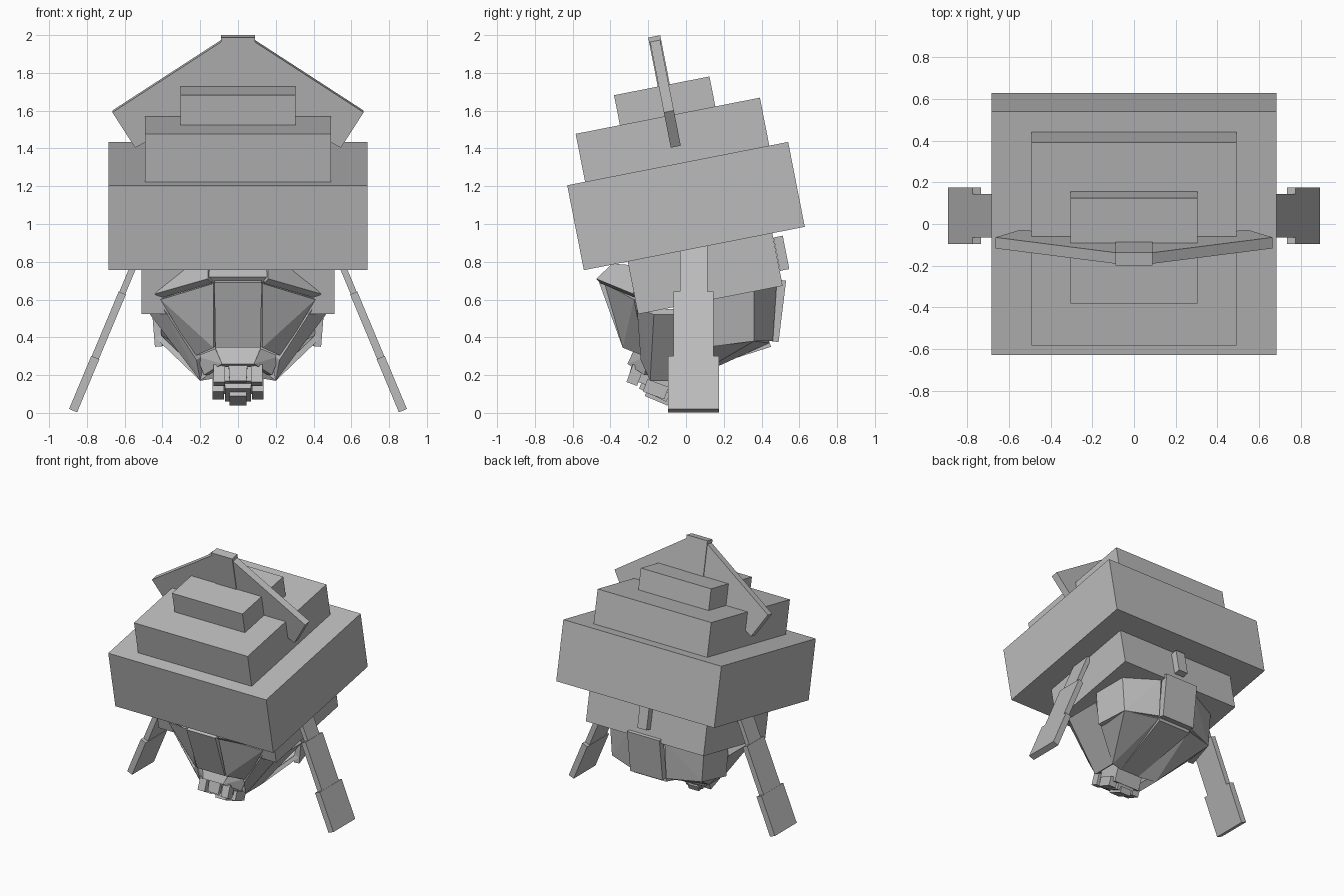
import bpy, bmesh, math
from mathutils import Vector, Matrix

cube = bpy.data.objects.get("Cube")
if cube:
    bpy.data.objects.remove(cube)

grey = bpy.data.materials.new("plain_grey")
grey.use_nodes = True
shade = (0.5, 0.5, 0.5, 1)
grey.diffuse_color = shade
grey.node_tree.nodes["Principled BSDF"].inputs["Base Color"].default_value = shade

TILT = math.radians(11.1)
CORE = Vector((0, 0.03, 0.55))


def finish(name, bm):
    bmesh.ops.recalc_face_normals(bm, faces=bm.faces)
    mesh = bpy.data.meshes.new(name)
    bm.to_mesh(mesh)
    bm.free()
    mesh.materials.append(grey)
    obj = bpy.data.objects.new(name, mesh)
    bpy.context.collection.objects.link(obj)
    return obj


def box(name, size, centre, axis="X", angle=0.0):
    bm = bmesh.new()
    matrix = (Matrix.Translation(centre) @ Matrix.Rotation(angle, 4, axis)
              @ Matrix.Diagonal((*size, 1)))
    bmesh.ops.create_cube(bm, size=1, matrix=matrix)
    return finish(name, bm)


def panel(name, corners, thick=0.04):
    """Armour plate: four outer corners thickened toward the core."""
    pts = [Vector(c) for c in corners]
    normal = (pts[2] - pts[0]).cross(pts[3] - pts[1]).normalized()
    if normal.dot(CORE - sum(pts, Vector()) / len(pts)) < 0:
        normal.negate()
    bm = bmesh.new()
    verts = [bm.verts.new(p) for p in pts + [p + normal * thick for p in pts]]
    bmesh.ops.convex_hull(bm, input=verts)
    bmesh.ops.dissolve_limit(bm, angle_limit=0.03, verts=bm.verts, edges=bm.edges)
    return finish(name, bm)


def flip(p):
    return (-p[0], p[1], p[2])


def pair(name, corners, thick=0.04):
    panel("left_" + name, corners, thick)
    panel("right_" + name, [flip(c) for c in corners], thick)


def bridge(name, top, bottom, thick=0.04):
    """Plate crossing the centre line."""
    panel(name, [top, flip(top), flip(bottom), bottom], thick)


# Tilted stack of blocks
box("main_block", (1.37, 1.192, 0.458), (0, 0, 1.095), angle=TILT)
box("upper_block", (0.985, 0.994, 0.265), (0, -0.071, 1.443), angle=TILT)
box("top_block", (0.61, 0.515, 0.17), (0, -0.112, 1.648), angle=TILT)
box("lower_block", (1.02, 0.78, 0.3), (0, 0.1, 0.745), angle=TILT)
box("rear_stud", (0.08, 0.05, 0.18), (0, 0.505, 0.845), angle=TILT)

# Winged fin, a flat prism lying in the tilted plane
half = [(0.09, 0.29), (0.665, -0.09), (0.545, -0.28), (0.45, -0.23)]
outline = half + [(-x, z) for x, z in reversed(half)]
bm = bmesh.new()
face = bm.faces.new([bm.verts.new((x, -0.027, z)) for x, z in outline])
grown = bmesh.ops.extrude_face_region(bm, geom=[face])["geom"]
bmesh.ops.translate(bm, vec=(0, 0.054, 0),
                    verts=[v for v in grown if isinstance(v, bmesh.types.BMVert)])
bm.transform(Matrix.Translation((0, -0.108, 1.684)) @ Matrix.Rotation(TILT, 4, "X"))
finish("fin_wings", bm)
box("fin_crest", (0.18, 0.065, 0.4), (0, -0.13, 1.797), angle=TILT)

# Splayed legs: each section is wider than the one above
LEAN = math.radians(22.7)
foot = Vector((0.873, 0.04, 0.012))
up = Vector((-math.sin(LEAN), 0, math.cos(LEAN)))
sections = [("foot", 0, 0.305, 0.27, 0.046),
            ("shin", 0.305, 0.675, 0.21, 0.041),
            ("thigh", 0.675, 0.95, 0.145, 0.034)]
for part, low, high, width, thick in sections:
    mid = foot + up * (low + high) / 2
    size = (thick, width, high - low)
    box("left_" + part, size, mid, "Y", -LEAN)
    box("right_" + part, size, flip(mid), "Y", LEAN)

# Front armour: sloping brow over a downward tapering face
brow_in, brow_out = (0.16, -0.475, 0.71), (0.44, -0.28, 0.63)
pair("brow", [(0.16, -0.39, 0.79), (0.3, -0.26, 0.78), brow_out, brow_in])
bridge("centre_brow", (0.16, -0.37, 0.79), (0.16, -0.45, 0.72))
bridge("face_plate", (0.125, -0.46, 0.69), (0.12, -0.335, 0.345), 0.05)
pair("cheek", [(0.13, -0.43, 0.685), (0.41, -0.275, 0.6),
               (0.23, -0.22, 0.3), (0.13, -0.335, 0.345)])

# Side armour
side_front, side_back = (0.465, -0.17, 0.52), (0.465, 0.13, 0.52)
low_front, low_back = (0.2, -0.19, 0.17), (0.2, 0.0, 0.17)
pair("side_plate", [side_front, side_back, low_back, low_front], 0.05)
pair("side_front_plate", [(0.4, -0.26, 0.56), side_front, low_front, (0.22, -0.24, 0.28)])

# Rear armour: upright band above sloping belly plates
flank_top, flank_low = (0.41, 0.36, 0.66), (0.39, 0.36, 0.38)
rear_top, rear_low = (0.14, 0.53, 0.7), (0.14, 0.49, 0.375)
belly_rear, belly_tip = (0.14, 0.45, 0.35), (0.08, -0.05, 0.19)
pair("flank_plate", [(0.46, 0.13, 0.6), flank_top, flank_low, (0.44, 0.13, 0.35)])
pair("rear_corner", [flank_top, (0.15, 0.48, 0.68), (0.15, 0.46, 0.38), flank_low])
bridge("rear_plate", rear_top, rear_low, 0.05)
bridge("belly_plate", belly_rear, belly_tip)
pair("belly_corner", [(0.14, 0.44, 0.37), flank_low, low_back, belly_tip])
pair("belly_side", [flank_low, (0.44, 0.13, 0.4), low_back, low_back], 0.03)

# Muzzle: small plates stepping down to the tip
bridge("muzzle_plate", (0.12, -0.27, 0.345), (0.085, -0.31, 0.26))
pair("muzzle_side", [(0.12, -0.27, 0.34), (0.22, -0.2, 0.3),
                     (0.18, -0.22, 0.2), (0.085, -0.31, 0.26)])
bridge("muzzle_lip", (0.05, -0.285, 0.26), (0.045, -0.31, 0.17), 0.03)
box("muzzle_core", (0.22, 0.2, 0.14), (0, -0.15, 0.2), angle=-0.35)
box("chin", (0.14, 0.16, 0.08), (0, -0.16, 0.13), angle=-0.45)
box("tip", (0.09, 0.13, 0.045), (0, -0.15, 0.085), angle=-0.4)
for side, sign in (("left", 1), ("right", -1)):
    box(side + "_front_tooth", (0.06, 0.06, 0.1), (sign * 0.1, -0.27, 0.2), angle=-0.35)
    box(side + "_jaw_tooth", (0.06, 0.12, 0.07), (sign * 0.105, -0.16, 0.125), angle=-0.35)
